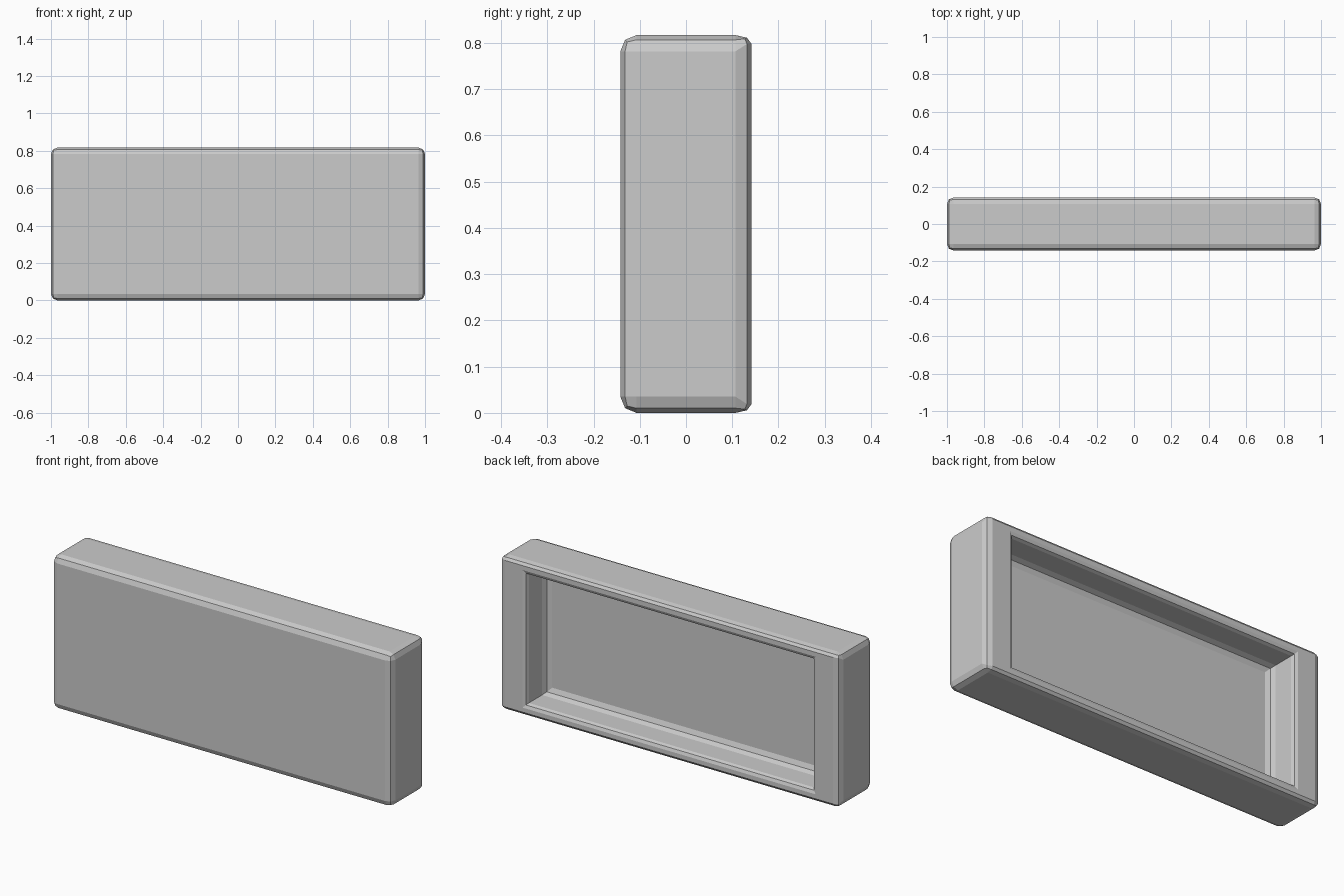
import bpy, bmesh
from mathutils import Vector

if "Cube" in bpy.data.objects:
    bpy.data.objects.remove(bpy.data.objects["Cube"])

W, D, H = 1.0, 0.142, 0.817      # half width, half depth, full height
BEVEL = 0.035

# Outer slab with two-step chamfered edges
bm = bmesh.new()
bmesh.ops.create_cube(bm, size=1)
bmesh.ops.scale(bm, vec=(2 * W, 2 * D, H), verts=bm.verts)
bmesh.ops.translate(bm, vec=(0, 0, H / 2), verts=bm.verts)
bmesh.ops.bevel(bm, geom=bm.edges[:], offset=BEVEL, segments=2, profile=0.5,
                affect='EDGES', clamp_overlap=True)

# Narrower chamfer along the back's top and bottom edges
for v in bm.verts:
    if v.co.y > D - 0.03:
        t = min(v.co.z, H - v.co.z) * 0.55
        v.co.z = t if v.co.z < H / 2 else H - t
bm.normal_update()

# Recess in the back: rings of (growth in x, growth in z, depth below the back face)
hx, hz, depth = 0.84, H / 2 - 0.065, 0.168
lip, fil = 0.022, 0.035
profile = [
    (lip, lip, 0), (lip * 0.3, lip * 0.3, lip * 0.3), (0, 0, lip),        # rounded lip
    (0, 0, depth - fil), (-fil * 0.3, -fil * 0.3, depth - fil * 0.3),     # wall
    (-fil, -fil, depth),                                                  # floor
]
face = max(bm.faces, key=lambda f: f.normal.y * f.calc_area())
for gx, gz, d in profile:
    face = bmesh.ops.extrude_discrete_faces(bm, faces=[face])['faces'][0]
    for v in face.verts:
        sx = 1 if v.co.x > 0 else -1
        sz = 1 if v.co.z > H / 2 else -1
        v.co = Vector((sx * (hx + gx), D - d, H / 2 + sz * (hz + gz)))

bmesh.ops.recalc_face_normals(bm, faces=bm.faces)
mesh = bpy.data.meshes.new("hollow_panel")
bm.to_mesh(mesh)
bm.free()
panel = bpy.data.objects.new("hollow_panel", mesh)
bpy.context.collection.objects.link(panel)
